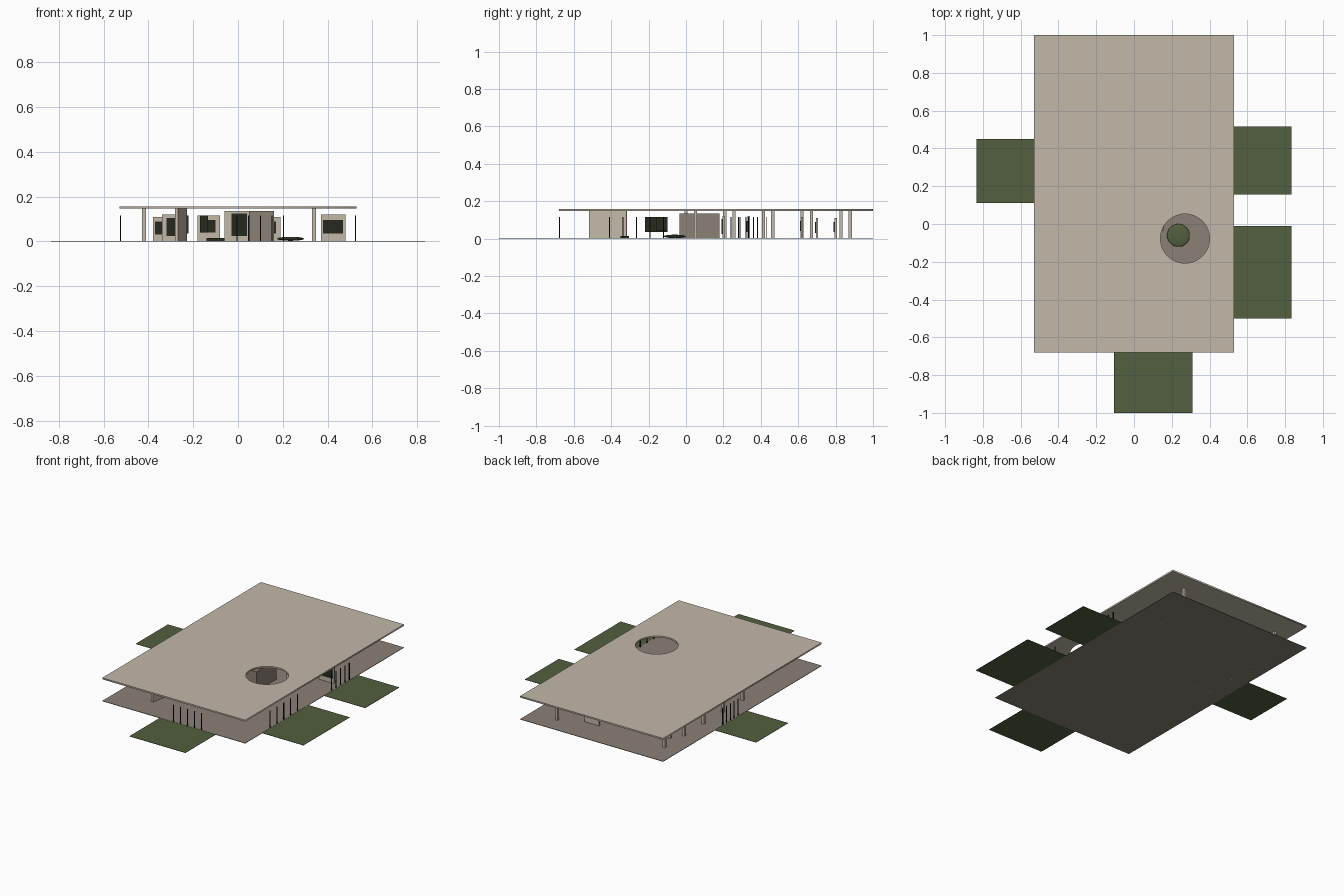
import bpy
import math

cube = bpy.data.objects.get("Cube")
if cube:
    bpy.data.objects.remove(cube, do_unlink=True)


def material(name, r, g, b):
    m = bpy.data.materials.new(name)
    m.use_nodes = True
    m.diffuse_color = (r, g, b, 1)
    bsdf = next(n for n in m.node_tree.nodes if n.type == 'BSDF_PRINCIPLED')
    bsdf.inputs["Base Color"].default_value = (r, g, b, 1)
    return m


plaster = material("warm plaster", 0.55, 0.48, 0.40)
stone = material("brown stone", 0.26, 0.22, 0.18)
grass = material("grass green", 0.085, 0.115, 0.05)
dark = material("dark canvas", 0.02, 0.023, 0.014)
black = material("black metal", 0.01, 0.01, 0.01)


def box(name, mat, x, y, z, angle=0):
    """Box spanning the given (low, high) pairs, turned about its centre."""
    centre = [(a + b) / 2 for a, b in (x, y, z)]
    bpy.ops.mesh.primitive_cube_add(size=1, location=centre, rotation=(0, 0, angle))
    ob = bpy.context.object
    ob.name = name
    ob.scale = [b - a for a, b in (x, y, z)]
    ob.data.materials.append(mat)
    return ob


def around(c, w):
    return (c - w / 2, c + w / 2)


# Floor slab and lawns
EDGE, FRONT, BACK = 0.53, -0.68, 1.0
box("floor", stone, (-EDGE, EDGE), (FRONT, BACK), (0, 0.003))
lawns = {
    "front_lawn": ((-0.105, 0.31), (-1, FRONT)),
    "left_front_lawn": ((EDGE, 0.835), (-0.5, -0.01)),
    "left_back_lawn": ((EDGE, 0.835), (0.155, 0.515)),
    "right_lawn": ((-0.835, -EDGE), (0.11, 0.45)),
}
for name, (x, y) in lawns.items():
    box(name, grass, x, y, (0, 0.002))

# Roof slab with a round opening
curve = bpy.data.curves.new("roof", 'CURVE')
curve.dimensions = '2D'
curve.fill_mode = 'BOTH'
curve.extrude = 0.005
rect = [(-EDGE, FRONT), (EDGE, FRONT), (EDGE, BACK), (-EDGE, BACK)]
SIDES = 48
ring = [(0.27 + 0.13 * math.cos(i * math.tau / SIDES),
         -0.077 + 0.13 * math.sin(i * math.tau / SIDES)) for i in range(SIDES)]
for outline in (rect, ring):
    spline = curve.splines.new('POLY')
    spline.points.add(len(outline) - 1)
    for point, (px, py) in zip(spline.points, outline):
        point.co = (px, py, 0, 1)
    spline.use_cyclic_u = True
roof = bpy.data.objects.new("roof", curve)
roof.location.z = 0.152
bpy.context.collection.objects.link(roof)
curve.materials.append(plaster)
bpy.ops.object.select_all(action='DESELECT')
roof.select_set(True)
bpy.context.view_layer.objects.active = roof
bpy.ops.object.convert(target='MESH')

# Two rows of columns
for side, x, start in (("right", -0.42, 0.0), ("left", 0.34, 0.05)):
    for i in range(5):
        box(f"{side}_column", plaster, around(x, 0.017),
            around(start + 0.207 * i, 0.017), (0, 0.147))

# Groups of thin posts beside the lawns
POST = 0.005
for i in range(-2, 3):
    box("front_post", black, around(0.10 + 0.052 * i, POST), around(FRONT + 0.004, POST), (0, 0.115))
    for x, y, step in ((0.525, -0.265, 0.0725), (0.525, 0.335, 0.047), (-0.525, 0.28, 0.04)):
        box("side_post", black, around(x, POST), around(y + step * i, POST), (0, 0.115))

# Inner walls: slanted full-height wall and the central core
box("slanted_wall", plaster, around(-0.255, 0.015), around(-0.417, 0.205), (0, 0.147), math.radians(-11))
box("central_core", stone, (0.05, 0.16), (-0.035, 0.18), (0, 0.135))

# Display panels, each with a dark canvas on its front
panels = [
    # x range, y, height, canvas x range, canvas z range
    ((-0.06, 0.05), -0.02, 0.135, (-0.03, 0.04), (0.025, 0.125)),
    ((-0.34, -0.27), 0.20, 0.12, (-0.32, -0.28), (0.025, 0.105)),
    ((-0.38, -0.33), 0.70, 0.11, (-0.37, -0.34), (0.03, 0.09)),
    ((-0.18, -0.08), 0.62, 0.115, (-0.16, -0.10), (0.04, 0.095)),
    ((0.37, 0.48), 0.335, 0.12, (0.38, 0.47), (0.035, 0.095)),
    ((0.08, 0.19), 0.80, 0.11, (0.10, 0.17), (0.035, 0.09)),
]
for x, y, height, cx, cz in panels:
    box("display_panel", plaster, x, around(y, 0.012), (0, height))
    box("canvas", dark, cx, (y - 0.011, y - 0.006), cz)

# Hanging canvases
box("hanging_canvas", dark, around(-0.225, 0.008), (-0.22, -0.10), (0.035, 0.115))
box("hanging_canvas", dark, (-0.17, -0.135), (-0.16, -0.10), (0.04, 0.115))

# Low bench
box("bench", dark, (-0.14, -0.06), (-0.35, -0.305), (0.003, 0.015))

# Planted mound beneath the roof opening
bpy.ops.mesh.primitive_uv_sphere_add(segments=32, ring_count=16, radius=1, location=(0.235, -0.06, 0.012))
mound = bpy.context.object
mound.name = "planted_mound"
mound.scale = (0.06, 0.06, 0.009)
mound.data.materials.append(grass)
bpy.ops.object.shade_smooth()
